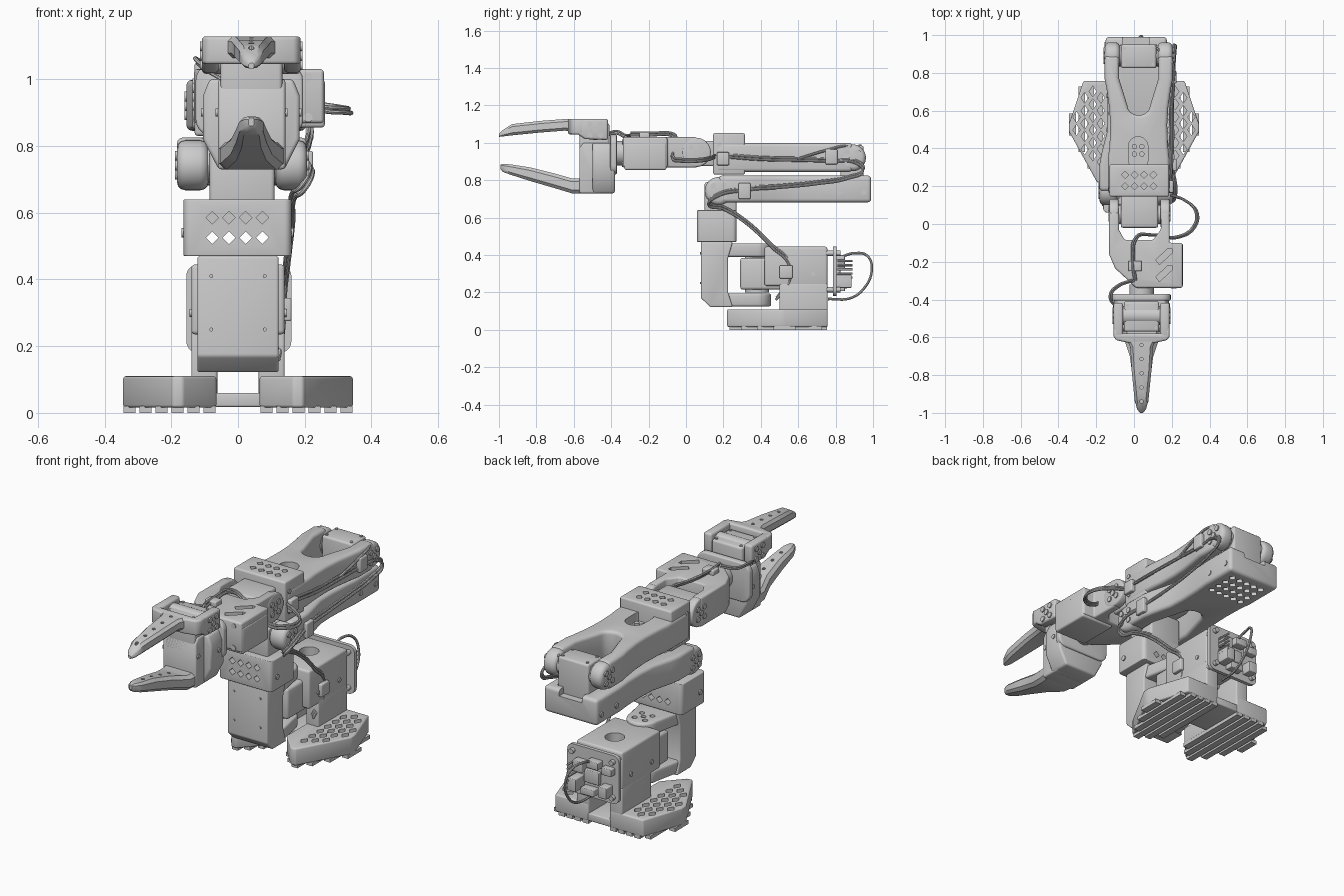
import bpy, bmesh, math
from mathutils import Vector, Matrix

if "Cube" in bpy.data.objects:
    bpy.data.objects.remove(bpy.data.objects["Cube"])

ROT = {'z': Matrix.Identity(4), 'x': Matrix.Rotation(math.pi/2, 4, 'Y'), 'y': Matrix.Rotation(math.pi/2, 4, 'X')}

def add(name, bm, bevel=0, seg=3):
    bmesh.ops.recalc_face_normals(bm, faces=bm.faces)
    me = bpy.data.meshes.new(name)
    bm.to_mesh(me); bm.free()
    ob = bpy.data.objects.new(name, me)
    bpy.context.collection.objects.link(ob)
    if bevel:
        m = ob.modifiers.new('bevel', 'BEVEL')
        m.width, m.segments, m.limit_method, m.angle_limit = bevel, seg, 'ANGLE', math.radians(35)
    return ob

def prism(name, pts, axis, a, b, bevel=0):
    put = {'z': lambda p, t: (p[0], p[1], t), 'x': lambda p, t: (t, p[0], p[1]), 'y': lambda p, t: (p[0], t, p[1])}[axis]
    bm = bmesh.new()
    f = bm.faces.new([bm.verts.new(put(p, a)) for p in pts])
    r = bmesh.ops.extrude_face_region(bm, geom=[f])
    d = Vector(put((0, 0), b - a))
    bmesh.ops.translate(bm, vec=d, verts=[v for v in r['geom'] if isinstance(v, bmesh.types.BMVert)])
    return add(name, bm, bevel)

def box(name, x, y, z, bevel=0.009):
    return prism(name, [(x[0], y[0]), (x[1], y[0]), (x[1], y[1]), (x[0], y[1])], 'z', z[0], z[1], bevel)

def pegs(name, centres, axis, r, depth, seg=16, scale=(1, 1, 1), bevel=0):
    bm = bmesh.new()
    for c in centres:
        m = Matrix.Translation(c) @ Matrix.Diagonal((*scale, 1)) @ ROT[axis]
        bmesh.ops.create_cone(bm, cap_ends=True, segments=seg, radius1=r, radius2=r, depth=depth, matrix=m)
    return add(name, bm, bevel)

def cut(ob, *cutters):
    for c in cutters:
        c.hide_render = True
        m = ob.modifiers.new('cut', 'BOOLEAN')
        m.operation, m.object, m.solver = 'DIFFERENCE', c, 'EXACT'
    bake(ob)
    for c in cutters:
        bpy.data.objects.remove(c)

def bake(ob):
    dg = bpy.context.evaluated_depsgraph_get()
    dg.update()
    me = bpy.data.meshes.new_from_object(ob.evaluated_get(dg))
    ob.modifiers.clear()
    ob.data = me

def arc(cx, cy, r, a0, a1, n=12):
    return [(cx + r*math.cos(math.radians(a0 + (a1-a0)*i/n)), cy + r*math.sin(math.radians(a0 + (a1-a0)*i/n))) for i in range(n+1)]

def rounded(x0, x1, y0, y1, r, n=5):
    return (arc(x1-r, y1-r, r, 0, 90, n) + arc(x0+r, y1-r, r, 90, 180, n)
            + arc(x0+r, y0+r, r, 180, 270, n) + arc(x1-r, y0+r, r, 270, 360, n))

def ring(c, axis, r, n=4):
    m = Matrix.Translation(c) @ ROT[axis]
    return [m @ Vector((r*math.cos(math.tau*(i+.5)/n), r*math.sin(math.tau*(i+.5)/n), 0)) for i in range(n)]

def screws(name, c, r=0.04):
    pegs(name, ring(c, 'x', r) + [Vector(c)], 'x', 0.015, 0.012, 14)

def loft(name, cx, sections):
    bm = bmesh.new()
    rows = []
    for y, w, z0, z1 in sections:
        k = min(w, (z1-z0)/2)*.45
        p = [(-w+k, z0), (w-k, z0), (w, z0+k), (w, z1-k), (w-k, z1), (-w+k, z1), (-w, z1-k), (-w, z0+k)]
        rows.append([bm.verts.new((cx+x, y, z)) for x, z in p])
    for a, b in zip(rows, rows[1:]):
        for i in range(8):
            bm.faces.new((a[i], a[(i+1) % 8], b[(i+1) % 8], b[i]))
    bm.faces.new(rows[0]); bm.faces.new(rows[-1])
    return add(name, bm)

def cable(name, pts, r=0.007, strands=2):
    cu = bpy.data.curves.new(name, 'CURVE')
    cu.dimensions, cu.bevel_depth, cu.bevel_resolution, cu.resolution_u = '3D', r, 2, 8
    for s in range(strands):
        sp = cu.splines.new('BEZIER')
        sp.bezier_points.add(len(pts)-1)
        for b, p in zip(sp.bezier_points, pts):
            b.co = Vector(p) + Vector((-.008, .004, .013))*s
            b.handle_left_type = b.handle_right_type = 'AUTO'
    ob = bpy.data.objects.new(name, cu)
    bpy.context.collection.objects.link(ob)
    me = bpy.data.meshes.new_from_object(ob.evaluated_get(bpy.context.evaluated_depsgraph_get()))
    bpy.data.objects.remove(ob)
    bpy.context.collection.objects.link(bpy.data.objects.new(name, me))

# Base: two perforated feet with ribbed soles
FOOT = [(.065, .33), (.165, .22), (.195, .22), (.344, .49), (.344, .53), (.268, .757), (.065, .757)]
def span(x):  # front and back limits of a foot at x
    ys = [a[1] + (b[1]-a[1])*(x-a[0])/(b[0]-a[0]) for a, b in zip(FOOT, FOOT[1:]+FOOT[:1])
          if a[0] != b[0] and min(a[0], b[0]) <= x <= max(a[0], b[0])]
    return min(ys), max(ys)
for s, side in ((1, 'right'), (-1, 'left')):
    foot = prism('foot_' + side, [(s*x, y) for x, y in FOOT], 'z', .016, .11, .008)
    holes = []
    for i in range(4):
        x = .175 + i*.043
        lo, hi = span(x)
        holes += [(s*x, y, .07) for y in [.26 + .068*j + (i % 2)*.034 for j in range(8)] if lo+.05 < y < hi-.05]
    cut(foot, pegs('holes', holes, 'z', .026, .3, 4, (.75, 1.1, 1)))
    for i in range(6):
        x = .085 + i*.048
        lo, hi = span(x)
        box('sole_rib_' + side, sorted((s*(x-.018), s*(x+.018))), (lo+.012, hi-.002), (0, .02), 0)
    box('pedestal_wall_' + side, sorted((s*.062, s*.14)), (.5, .756), (.05, .25), .008)
    # Bolt heads on the motor housing
    pegs('housing_bolt', [(s*.141, .68, .30), (s*.141, .5, .30)], 'x', .012, .01, 12)
box('base_bridge', (-.07, .07), (.5, .757), (.018, .06), .006)

# Motor housing, base motor and controller board
housing = box('motor_housing', (-.14, .14), (.42, .756), (.235, .445), .012)
cut(housing, pegs('hole', [(0, .62, .445)], 'z', .05, .12, 24))
box('base_motor', (-.1, .1), (.29, .62), (.215, .385), .015)
pegs('base_motor_horn', [(0, .38, .3)], 'z', .065, .2, 32)
prism('board_plate', rounded(-.155, .16, .18, .445, .035), 'y', .785, .805)
pegs('board_standoffs', [(x, .785, z) for x in (-.12, .125) for z in (.215, .41)], 'y', .014, .08, 12)
for x, z, w, h, d in ((-.1, .36, .03, .02, .04), (-.02, .38, .035, .02, .05), (.07, .35, .03, .03, .05), (.0, .3, .045, .035, .025),
                      (-.09, .25, .025, .03, .06), (.08, .26, .025, .035, .085), (.01, .225, .04, .018, .05)):
    box('board_component', (x-w, x+w), (.8, .8+d), (z-h, z+h), .004)
pegs('board_pins', [(.1, .85, .28 + .022*i) for i in range(5)], 'y', .006, .08, 6)
cable('board_cable', [(0, .83, .39), (0, .9, .41), (.02, .97, .395), (.04, .993, .32), (.05, .95, .22), (.05, .88, .17), (.04, .76, .165)], .007, 1)

# Turning yoke around the base motor
prism('yoke_web', [(.08, .17), (.13, .122), (.25, .122), (.225, .2), (.225, .385), (.25, .47), (.08, .47)], 'x', -.122, .122, .008)
for z0, z1 in ((.125, .195), (.39, .462)):
    arm = prism('yoke_arm', [(-.12, .2), (.12, .2)] + arc(0, .37, .085, 0, 180, 16), 'z', z0, z1, .012)
    cut(arm, pegs('holes', ring((0, .37, (z0+z1)/2), 'z', .045) + [Vector((0, .37, (z0+z1)/2))], 'z', .014, .2, 12))
pegs('yoke_front_screws', [(x, .08, z) for x in (-.08, .08) for z in (.25, .41)], 'y', .006, .01, 10)

# Shoulder collar with diamond vents and its servo
collar = prism('shoulder_collar', rounded(-.163, .16, .06, .27, .022), 'z', .47, .64, .004)
cut(collar, pegs('vents', [(-.077+.05*i, .06, .585) for i in range(4)], 'y', .019, .08, 4),
    pegs('through_vents', [(-.077+.05*i, .16, .525) for i in range(4)], 'y', .019, .4, 4))
pegs('collar_screws', [(x, .11, .54) for x in (-.163, .16)], 'x', .014, .012, 12)
box('shoulder_servo', (-.085, .11), (.1, .27), (.6, .79), .012)
pegs('shoulder_servo_horn', [(.012, .17, .745)], 'x', .055, .24, 24)

# Arm links: two ears, slightly waisted body with a forked pocket
def link(name, cx, y0, y1, z, ew, bw, ez, er):
    L = y1-y0
    half = [(.105, 0), (ew, 0), (ew, .17), (ew-.01, .24), (bw*.96, .38), (bw*.93, .5), (bw*.95, .64), (bw, .74), (bw, 1)]
    pocket = [(.06*math.cos(a), .36+.07*math.sin(a)) for a in [math.pi*i/10 for i in range(11)]]
    prof = half + [(-w, t) for w, t in half[::-1]] + [(-.105, .16)] + pocket[::-1] + [(.105, .16)]
    ob = prism(name, [(cx+w, y0+t*L) for w, t in prof], 'z', z[0], z[1], .018)
    for s in (-1, 1):
        c = cx + s*(ew+.1)/2
        pegs(name + '_ear', [(c, y0, ez)], 'x', er, ew-.1, 32, bevel=.025)
        screws(name + '_screws', (cx + s*ew, y0, ez))
    return ob

lower = link('lower_link', .012, .175, .99, (.682, .825), .195, .162, .742, .075)
cut(lower, box('slot', (-.07, .12), (.84, .95), (.75, .9), 0), box('back_slot', (-.06, .08), (.94, 1.1), (.79, .9), 0),
    pegs('vents', [(-.085+.048*i, .76+.055*j, .685) for i in range(5) for j in range(4)], 'z', .02, .05, 4))
pegs('lower_link_screws', [(x, y, .735) for x in (-.15, .172) for y in (.82, .95)], 'x', .014, .012, 12)

fore = link('forearm', .025, .89, .16, (.845, .998), .18, .162, .92, .072)
cut(fore, prism('slot', arc(.022, .41, .052, 0, 180) + arc(.022, .34, .052, 180, 360), 'z', .95, 1.2))
pegs('forearm_slot_screws', ring((.022, .39, .955), 'z', .028), 'z', .014, .03, 12)
box('elbow_servo', (-.07, .118), (.825, .95), (.72, .985), .012)
pegs('elbow_horn', [(.024, .89, .92)], 'x', .055, .23, 24)
pegs('elbow_servo_screws', [(x, y, .985) for x in (-.05, .1) for y in (.845, .93)], 'z', .008, .01, 10)

# Wrist collar at the forearm end
wc = box('wrist_collar', (-.13, .185), (.145, .315), (.83, 1.052), .01)
cut(wc, pegs('vents', [(-.047+.05*i, y, 1.052) for i in range(4) for y in (.2, .26)], 'z', .019, .05, 4))
pegs('wrist_collar_screws', [(x, .18, z) for x in (-.13, .185) for z in (.88, .99)], 'x', .012, .012, 12)
box('wrist_servo', (-.07, .128), (-.02, .16), (.875, 1.01), .012)
pegs('wrist_horn', [(.028, .05, .948)], 'x', .05, .24, 24)

# Wrist bracket: forked arms, offset body and roll servo
bracket = prism('wrist_bracket', [(-.132, .06), (-.08, .06), (-.08, -.03), (-.05, -.085), (.1, -.085), (.142, -.03), (.142, .06), (.187, .06),
    (.187, -.1), (.257, -.1), (.257, -.338), (.01, -.338), (-.04, -.29), (-.1, -.235), (-.132, -.16)], 'z', .868, 1.03, .01)
box('roll_servo', (.06, .26), (-.33, -.105), (.855, 1.0), .01)
cut(bracket, *[prism('slot', [(.115, y), (.135, y-.025), (.2, y+.035), (.2, y+.06), (.18, y+.06)], 'z', 1.012, 1.2) for y in (-.19, -.28)])
for x in (-.106, .1645):
    pegs('wrist_ear', [(x, .055, .949)], 'x', .078, .048, 32, bevel=.01)
    screws('wrist_screws', (x + math.copysign(.024, x), .055, .947), .038)
pegs('roll_servo_screws', [(.21, -.336, z) for z in (.885, 1.005)], 'y', .014, .012, 12)
pegs('roll_horn', [(.04, -.36, .945)], 'y', .065, .08, 32)

# Gripper: flange, fixed jaw, jaw servo and moving jaw
GX = .04
prism('gripper_flange', rounded(-.127, .195, .83, 1.045, .05), 'y', -.405, -.37, .008)
prism('gripper_body', [(-.058, .73), (.14, .73), (.185, .82), (.185, .95), (.165, 1.0), (-.085, 1.0), (-.105, .95), (-.105, .82)],
      'y', -.5, -.38, .012)
prism('gripper_block', [(-.57, .73), (-.45, .73), (-.45, 1.0), (-.55, 1.0), (-.57, .97)], 'x', -.06, .142, .01)
box('jaw_servo', (-.053, .133), (-.57, -.41), (.9, 1.105), .012)
pegs('jaw_servo_screws', [(x, y, 1.105) for x in (-.035, .115) for y in (-.55, -.43)], 'z', .008, .01, 10)
pegs('jaw_pivot', [(GX, -.485, 1.065)], 'x', .05, .22, 24)
fixed = loft('fixed_jaw', GX, [(-.55, .099, .73, .81), (-.61, .092, .73, .81), (-.70, .062, .757, .835),
    (-.83, .045, .795, .868), (-.94, .036, .83, .885), (-.98, .02, .845, .888), (-.992, .008, .86, .883)])
cut(fixed, pegs('pits', [(GX, -.66-.075*i, .84+.012*i) for i in range(4)], 'z', .009, .06, 10))
moving = loft('moving_jaw', GX, [(-.59, .09, 1.06, 1.128), (-.65, .06, 1.065, 1.127), (-.78, .052, 1.055, 1.117),
    (-.93, .037, 1.04, 1.1), (-.98, .024, 1.034, 1.068), (-1, .008, 1.032, 1.048)])
cut(moving, pegs('pits', [(GX, -.64-.075*i, 1.127-.007*i) for i in range(5)], 'z', .009, .04, 10))
prism('jaw_crossbar', [(GX+w, y) for w, y in ((-.148, -.545), (-.148, -.595), (-.135, -.615), (-.065, -.63), (.065, -.63),
    (.135, -.615), (.148, -.595), (.148, -.545), (.1, -.58), (-.1, -.58))], 'z', 1.045, 1.128, .01)
for s in (-1, 1):
    prism('jaw_fork', [(-.6, 1.06), (-.54, 1.02), (-.417, 1.015), (-.417, 1.128), (-.6, 1.128)], 'x', GX+s*.098, GX+s*.148, .012)
    screws('jaw_screws', (GX+s*.148, -.485, 1.07))
    pegs('gripper_side_screws', [(GX+s*.102, -.55, .9), (GX+s*.145, -.43, .9)], 'x', .012, .012, 12)

# Cables along the right side, with clips
cable('arm_cable', [(.19, .2, .925), (.205, .4, .91), (.205, .6, .905), (.205, .77, .9), (.215, .91, .89), (.22, .945, .85), (.215, .87, .81),
    (.205, .7, .78), (.2, .5, .76), (.205, .31, .745), (.222, .16, .71), (.2, .12, .67), (.17, .2, .645), (.165, .32, .57),
    (.15, .46, .44), (.14, .55, .35), (.135, .55, .25), (.12, .48, .16)])
cable('elbow_cable', [(.2, .6, .915), (.21, .75, .96), (.2, .86, .985), (.12, .93, .97)], .007, 1)
cable('wrist_cable', [(.2, .15, .92), (.27, .125, .91), (.335, .06, .9), (.32, -.02, .9), (.24, -.07, .91), (.1, -.06, .99), (.02, -.07, 1.035), (0, -.2, 1.04), (.01, -.3, 1.04)])
cable('gripper_cable', [(.0, -.3, 1.03), (-.08, -.33, 1.03), (-.12, -.38, 1.05), (-.1, -.43, 1.03), (-.05, -.45, 1.0)], .006)
box('forearm_clip', (.18, .225), (.745, .81), (.885, .965), .006)
box('collar_clip', (.17, .21), (.165, .23), (.88, .95), .006)
box('lower_link_clip', (.18, .225), (.28, .345), (.7, .785), .006)
box('motor_clip', (.1, .16), (.5, .57), (.275, .345), .006)
box('wrist_clip', (-.03, .04), (-.25, -.195), (1.02, 1.055), .006)

# Apply bevels and shade smooth with sharp edges
for ob in list(bpy.data.objects):
    if ob.modifiers:
        bake(ob)
    ob.select_set(True)
    bpy.context.view_layer.objects.active = ob
bpy.ops.object.shade_smooth_by_angle(angle=math.radians(35))
